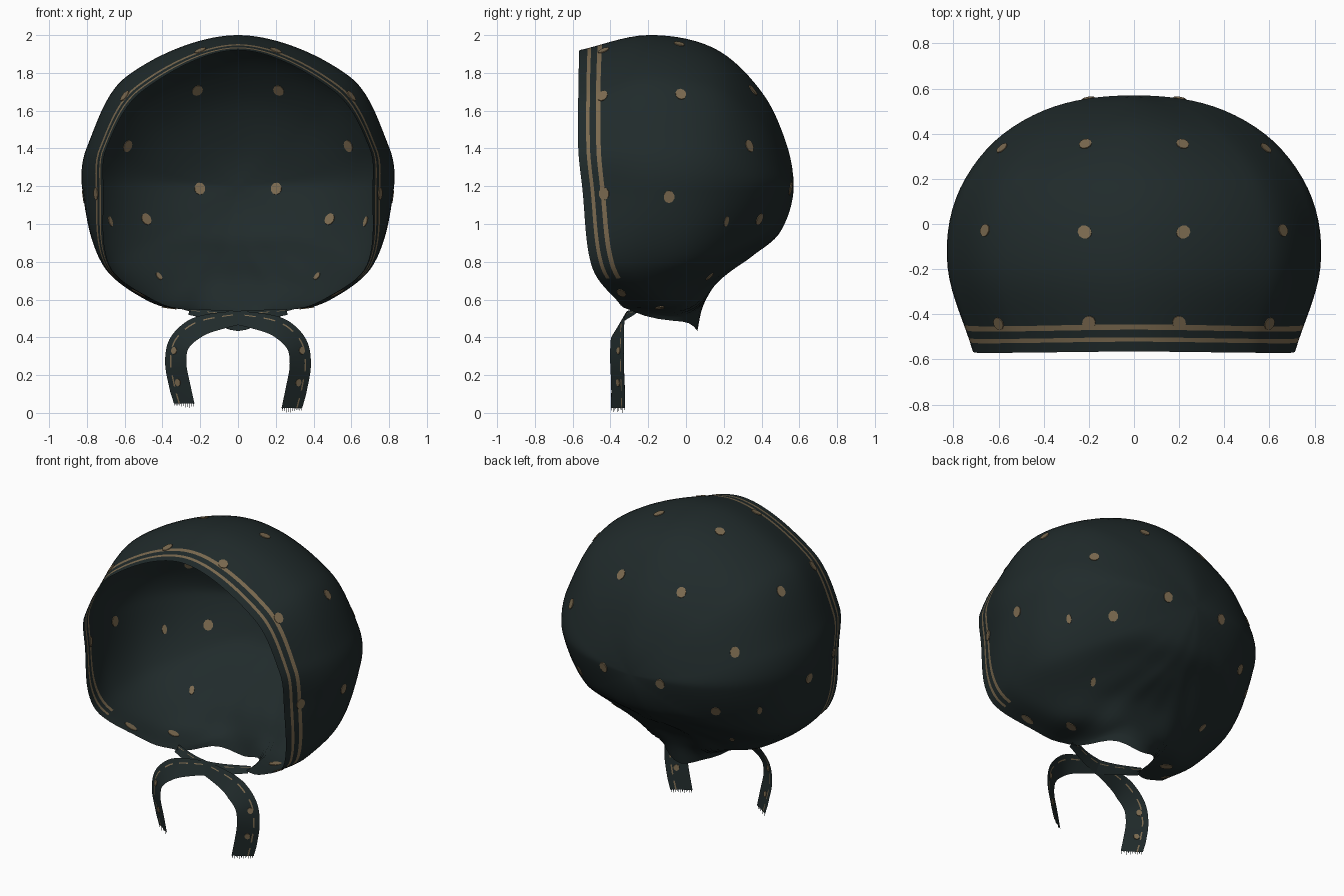
import bpy, bmesh, math
from mathutils import Vector, Matrix
from mathutils.bvhtree import BVHTree

if "Cube" in bpy.data.objects:
    bpy.data.objects.remove(bpy.data.objects["Cube"], do_unlink=True)


def material(name, rgb):
    m = bpy.data.materials.new(name)
    m.use_nodes = True
    m.diffuse_color = (*rgb, 1)
    m.node_tree.nodes["Principled BSDF"].inputs["Base Color"].default_value = (*rgb, 1)
    m.node_tree.nodes["Principled BSDF"].inputs["Roughness"].default_value = 0.9
    return m


CLOTH = material("dark teal cloth", (0.0145, 0.0235, 0.024))
TAN = material("tan print", (0.20, 0.145, 0.08))


def make_object(name, bm, mirror=False):
    mesh = bpy.data.meshes.new(name)
    bm.to_mesh(mesh)
    bm.free()
    mesh.materials.append(CLOTH)
    mesh.materials.append(TAN)
    obj = bpy.data.objects.new(name, mesh)
    bpy.context.collection.objects.link(obj)
    if mirror:
        obj.modifiers.new("Mirror", "MIRROR")
    return obj


def spline(ts, pts, t):
    """Smooth curve through pts at parameters ts; the end points only steer."""
    k = 1
    while k < len(ts) - 3 and t > ts[k + 1]:
        k += 1
    h = ts[k + 1] - ts[k]
    s = (t - ts[k]) / h
    m0 = (pts[k + 1] - pts[k - 1]) / (ts[k + 1] - ts[k - 1]) * h
    m1 = (pts[k + 2] - pts[k]) / (ts[k + 2] - ts[k]) * h
    return (pts[k] * (2*s**3 - 3*s**2 + 1) + m0 * (s**3 - 2*s**2 + s)
            + pts[k + 1] * (3*s**2 - 2*s**3) + m1 * (s**3 - s**2))


def path(pts, before, after, count):
    """Dense samples along a spline through pts."""
    full = [before] + pts + [after]
    ts = [0]
    for a, b in zip(full, full[1:]):
        ts.append(ts[-1] + (b - a).length + 1e-5)
    lo, hi = ts[1], ts[-2]
    return [spline(ts, full, lo + (hi - lo) * i / count) for i in range(count + 1)]


# Bonnet seams, from the open edge to the back pole, keyed by angle below the crown
POLE = Vector((0, 0.57, 1.2))
SEAMS = {
    0: [(0, -.565, 1.92), (0, -.2, 2.0), (0, .15, 1.93), (0, .4, 1.70), (0, .53, 1.43)],
    45: [(.51, -.57, 1.7), (.59, -.2, 1.78), (.54, .15, 1.73), (.39, .38, 1.57), (.2, .52, 1.37)],
    76: [(.7, -.57, 1.39), (.8, -.2, 1.4), (.76, .12, 1.39), (.59, .36, 1.35), (.32, .52, 1.27)],
    90: [(.712, -.55, 1.2), (.822, -.2, 1.2), (.79, .1, 1.2), (.62, .36, 1.2), (.35, .52, 1.2)],
    123: [(.68, -.5, .78), (.72, -.25, .79), (.68, .05, .82), (.5, .3, .9), (.28, .48, 1.02)],
    145: [(.45, -.37, .6), (.48, -.13, .6), (.41, .1, .7), (.26, .33, .85), (.17, .485, .97)],
    160: [(.25, -.27, .53), (.27, 0, .56), (.22, .16, .7), (.135, .345, .84), (.09, .495, .96)],
    170: [(.17, -.02, .48), (.14, .08, .565), (.11, .17, .695), (.065, .35, .83), (.045, .5, .96)],
    180: [(0, .06, .44), (0, .09, .57), (0, .17, .7), (0, .35, .83), (0, .5, .96)],
}
angles = list(SEAMS)
rows = [[Vector(p) for p in seam] for seam in SEAMS.values()]
flip = lambda seam: [Vector((-p.x, p.y, p.z)) for p in seam]
angles = [-angles[1]] + angles + [360 - angles[-2]]
rows = [flip(rows[1])] + rows + [flip(rows[-2])]

STEP, BACK_ROWS = 2.5, 30
HEM = [0, .045, .065, .10, .125]


def seam_points(angle):
    pts = [spline(angles, [r[k] for r in rows], angle) for k in range(5)]
    across = Vector((-pts[4].x, pts[4].y, 2 * POLE.z - pts[4].z))
    dense = path(pts + [POLE], pts[0] * 2 - pts[1], across, 150)
    lengths = [0]
    for a, b in zip(dense, dense[1:]):
        lengths.append(lengths[-1] + (b - a).length)
    total = lengths[-1]
    goals = HEM + [HEM[-1] + (total - HEM[-1]) * i / BACK_ROWS for i in range(1, BACK_ROWS)]
    out, k = [], 0
    for g in goals:
        while lengths[k + 1] < g:
            k += 1
        p = dense[k].lerp(dense[k + 1], (g - lengths[k]) / (lengths[k + 1] - lengths[k]))
        # soft gathers towards the neck
        fade = max(0, 1 - g / (0.6 * total)) * min(1, max(0, (angle - 145) / 15))
        outward = Vector((p.x, 0, p.z - POLE.z)).normalized()
        out.append(p + outward * 0.007 * fade * math.cos(math.radians(angle * 24)))
    return out


bm = bmesh.new()
columns = [[bm.verts.new(p) for p in seam_points(i * STEP)] for i in range(int(180 / STEP) + 1)]
pole = bm.verts.new(POLE)
for i, (a, b) in enumerate(zip(columns, columns[1:])):
    for j in range(len(a) - 1):
        f = bm.faces.new((a[j], b[j], b[j + 1], a[j + 1]))
        f.smooth = True
        # two printed border stripes
        f.material_index = int(j in (1, 3) and i * STEP < 128)
    bm.faces.new((a[-1], b[-1], pole)).smooth = True
bm.normal_update()
bonnet_tree = BVHTree.FromBMesh(bm)
make_object("bonnet", bm, mirror=True)


def add_dots(bm, tree, centres, radius, stretch=1.15):
    for c in centres:
        co, normal, _, _ = tree.find_nearest(Vector(c))
        turn = normal.to_track_quat("Z", "Y").to_matrix().to_4x4()
        shape = Matrix.Diagonal((1, stretch, 1, 1))
        bmesh.ops.create_cone(bm, cap_ends=True, segments=10, radius1=radius, radius2=radius,
                              depth=0.008, matrix=Matrix.Translation(co) @ turn @ shape)
    for f in bm.faces:
        f.material_index = 1


# Printed dots over the bonnet, longer and thinner where the cloth is gathered
bm = bmesh.new()
add_dots(bm, bonnet_tree, [
    (.2, .54, 1.19), (.22, .37, 1.72), (.58, .33, 1.41), (.48, .38, 1.03),
    (.22, -.035, 1.96), (.65, -.03, 1.68), (.81, -.09, 1.145),
    (.59, -.437, 1.67), (.2, -.437, 1.92), (.76, -.437, 1.16)], 0.029)
add_dots(bm, bonnet_tree, [(.36, -.14, .59), (.52, -.34, .65)], 0.024, 1.7)
add_dots(bm, bonnet_tree, [(.66, .2, 1.02), (.43, .15, .69)], 0.015, 1.9)
make_object("bonnet_dots", bm, mirror=True)


# Tie ribbons, crossing under the chin and hanging down
TIE = [Vector(p) for p in [
    (.26, -.255, .535), (.1, -.31, .515), (-.08, -.34, .49), (-.22, -.36, .45),
    (-.31, -.365, .37), (-.33, -.365, .27), (-.31, -.36, .15), (-.285, -.36, .05)]]
LANES = [-1, -.55, -.42, 0, .5, 1]


def tie(name, side, drop):
    pts = [Vector((p.x * side, p.y, p.z - drop * max(0, (.45 - p.z) / .4))) for p in TIE]
    line = path(pts, pts[0] * 2 - pts[1], pts[-1] * 2 - pts[-2], 48)
    bm, strips = bmesh.new(), []
    for i, p in enumerate(line):
        t = line[min(i + 1, 48)] - line[max(i - 1, 0)]
        hang = min(1, i / 26)
        across = Vector((-t.z, 0, t.x)).normalized() * (0.016 + 0.04 * hang)
        if side < 0:
            across = -across
        if i > 44:
            across.z *= (48 - i) / 4
        across.y = -0.02 * (1 - hang) - 0.036 * hang * hang
        strips.append([bm.verts.new(p + across * lane) for lane in LANES])
    for i, (a, b) in enumerate(zip(strips, strips[1:])):
        for j in range(len(LANES) - 1):
            f = bm.faces.new((a[j], a[j + 1], b[j + 1], b[j]))
            f.smooth = True
            f.material_index = int(j == 1 and i % 5 < 3)
    # frayed threads at the loose end
    first, last = strips[-1][0].co.copy(), strips[-1][-1].co.copy()
    for k in range(10):
        p = first.lerp(last, (k + 0.5) / 10)
        half = (last - first) * 0.02
        tip = Vector((0, 0, -0.02 - 0.006 * (k % 2)))
        bm.faces.new([bm.verts.new(q) for q in (p - half, p + half, p + tip)])
    bm.normal_update()
    tree = BVHTree.FromBMesh(bm)
    make_object(name, bm)
    dots = bmesh.new()
    add_dots(dots, tree, [(-.34 * side, -.36, .33), (-.32 * side, -.36, .16)], 0.017)
    make_object(name + "_dots", dots)


tie("right_tie", 1, 0)
tie("left_tie", -1, 0.025)
